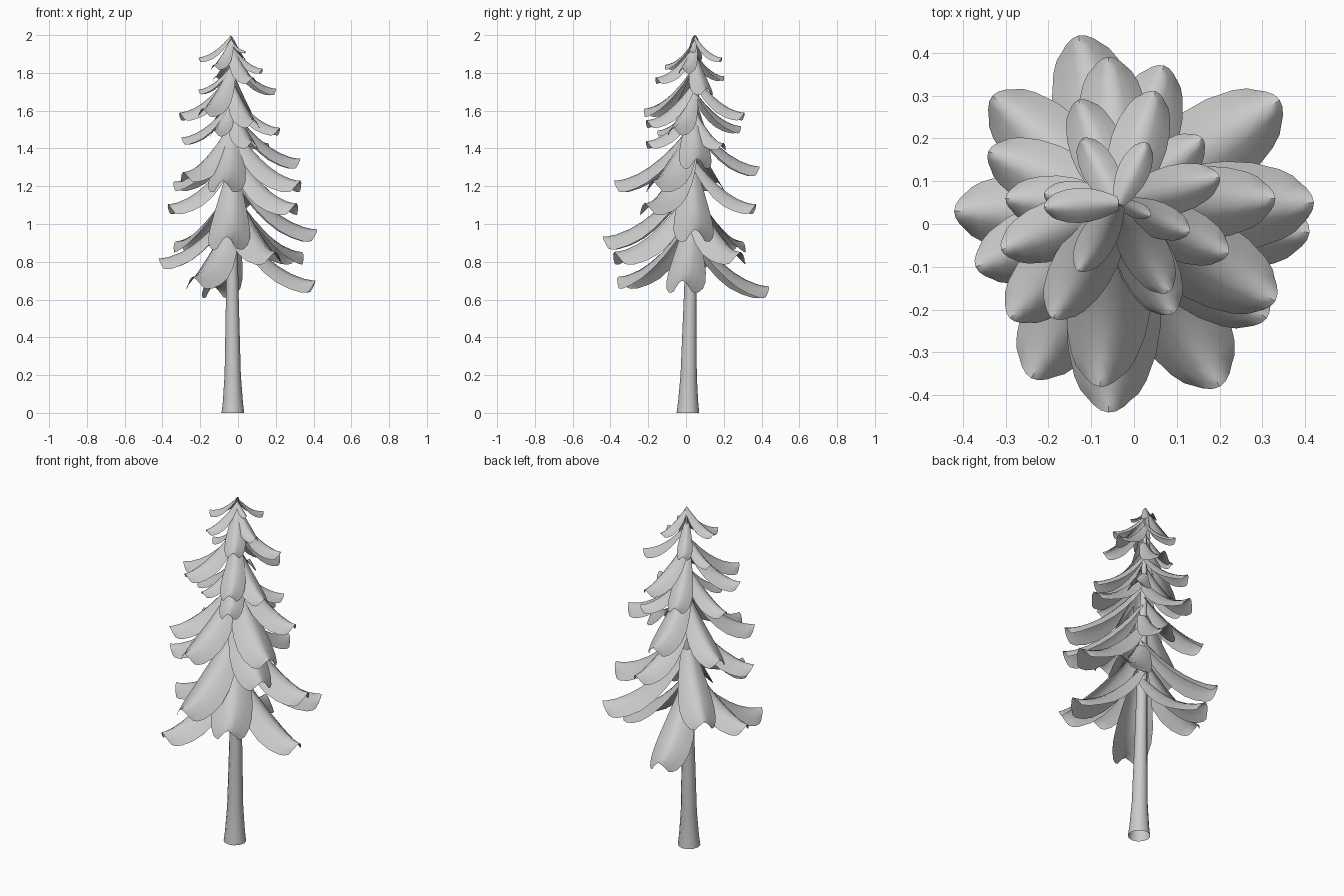
import bpy
import math
from mathutils import Vector

default_cube = bpy.data.objects.get("Cube")
if default_cube:
    bpy.data.objects.remove(default_cube, do_unlink=True)

grey = bpy.data.materials.new("plain grey")
grey.use_nodes = True
grey_colour = (0.6, 0.6, 0.6, 1)
grey.diffuse_color = grey_colour
grey.node_tree.nodes["Principled BSDF"].inputs["Base Color"].default_value = grey_colour


def make_object(name, verts, faces, angle):
    mesh = bpy.data.meshes.new(name)
    mesh.from_pydata(verts, [], faces)
    mesh.materials.append(grey)
    obj = bpy.data.objects.new(name, mesh)
    bpy.context.collection.objects.link(obj)
    bpy.ops.object.select_all(action="DESELECT")
    obj.select_set(True)
    bpy.context.view_layer.objects.active = obj
    bpy.ops.object.shade_smooth_by_angle(angle=math.radians(angle))
    return obj


def grid_faces(rows, columns, closed=False):
    span = columns if closed else columns - 1
    return [(r * columns + c, r * columns + (c + 1) % columns,
             (r + 1) * columns + (c + 1) % columns, (r + 1) * columns + c)
            for r in range(rows - 1) for c in range(span)]


def trunk_axis(z):
    # The trunk leans slightly towards the back
    return Vector((-0.027 - 0.005 * z, 0.01 + 0.02 * z, z))


def build_trunk():
    # Open tube with a flared foot
    profile = [(0, 0.06), (0.06, 0.053), (0.2, 0.043), (0.6, 0.034),
               (0.9, 0.029), (1.5, 0.018), (1.97, 0.004)]
    sides = 12
    verts = []
    for z, radius in profile:
        for i in range(sides):
            a = math.tau * i / sides
            verts.append(trunk_axis(z) + Vector((math.cos(a), math.sin(a), 0)) * radius)
    make_object("trunk", verts, grid_faces(len(profile), sides, closed=True), 40)


# Stations along a branch: distance, half width, depth of the drooping edges
STATIONS = [(0, 0.09, 0.1), (0.12, 0.145, 0.15), (0.25, 0.19, 0.18),
            (0.4, 0.225, 0.195), (0.55, 0.235, 0.195), (0.7, 0.22, 0.18),
            (0.85, 0.18, 0.165), (0.94, 0.145, 0.15), (1, 0.11, 0.135)]
ACROSS = (-1, -0.7, -0.35, 0, 0.35, 0.7, 1)


def build_branch(name, tip):
    # Arched sheet that falls steeply from the trunk and levels off at the tip
    root = trunk_axis(tip.z)
    reach = tip - root
    length = reach.length
    out = reach.normalized()
    side = Vector((-out.y, out.x, 0))
    up = Vector((0, 0, 1))
    ridge_end = 0.07 * length
    root_rise = min(0.73 * length, 2 - tip.z - ridge_end)
    verts = []
    for t, width, depth in STATIONS:
        rise = ridge_end + root_rise * (1 - t) ** 1.8
        for u in ACROSS:
            along = t - 0.07 * abs(u) ** 2 * t ** 8
            drop = depth * length * abs(u) ** 1.5
            verts.append(root + out * along * length
                         + side * u * width * length
                         + up * (rise - drop))
    make_object(name, verts, grid_faces(len(STATIONS), len(ACROSS)), 60)


# Branch tips in hundredths of a unit, from the lowest tier to the top
TIPS = {
    "skirt_branch": [(-13, 44, 64), (41, -2, 67), (-24, -36, 69), (-42, 3, 79),
                     (34, 29, 82), (20, -38, 82)],
    "lower_branch": [(-33, 30, 88), (-6, -44, 90), (42, 5, 94), (7, 37, 108),
                     (-37, -10, 108), (31, -22, 108)],
    "middle_branch": [(-34, 17, 120), (-8, -38, 120), (33, -18, 120),
                      (-6, 39, 128), (-29, -22, 125), (33, 6, 132)],
    "upper_branch": [(16, 20, 141), (8, -21, 142), (-30, 6, 144), (-13, -15, 148),
                     (22, -7, 149), (-13, 29, 150), (9, -21, 153), (5, 31, 157),
                     (-31, -6, 157), (-19, -22, 159)],
    "crown_branch": [(-21, 7, 170), (20, 11, 170), (8, -16, 176), (-12, 20, 177),
                     (13, -2, 181), (-13, -11, 183), (3, 19, 187), (-21, 4, 187),
                     (4, 2, 191)],
}

build_trunk()
for tier, tips in TIPS.items():
    for number, tip in enumerate(tips):
        build_branch(f"{tier}_{number}", Vector(tip) / 100)
